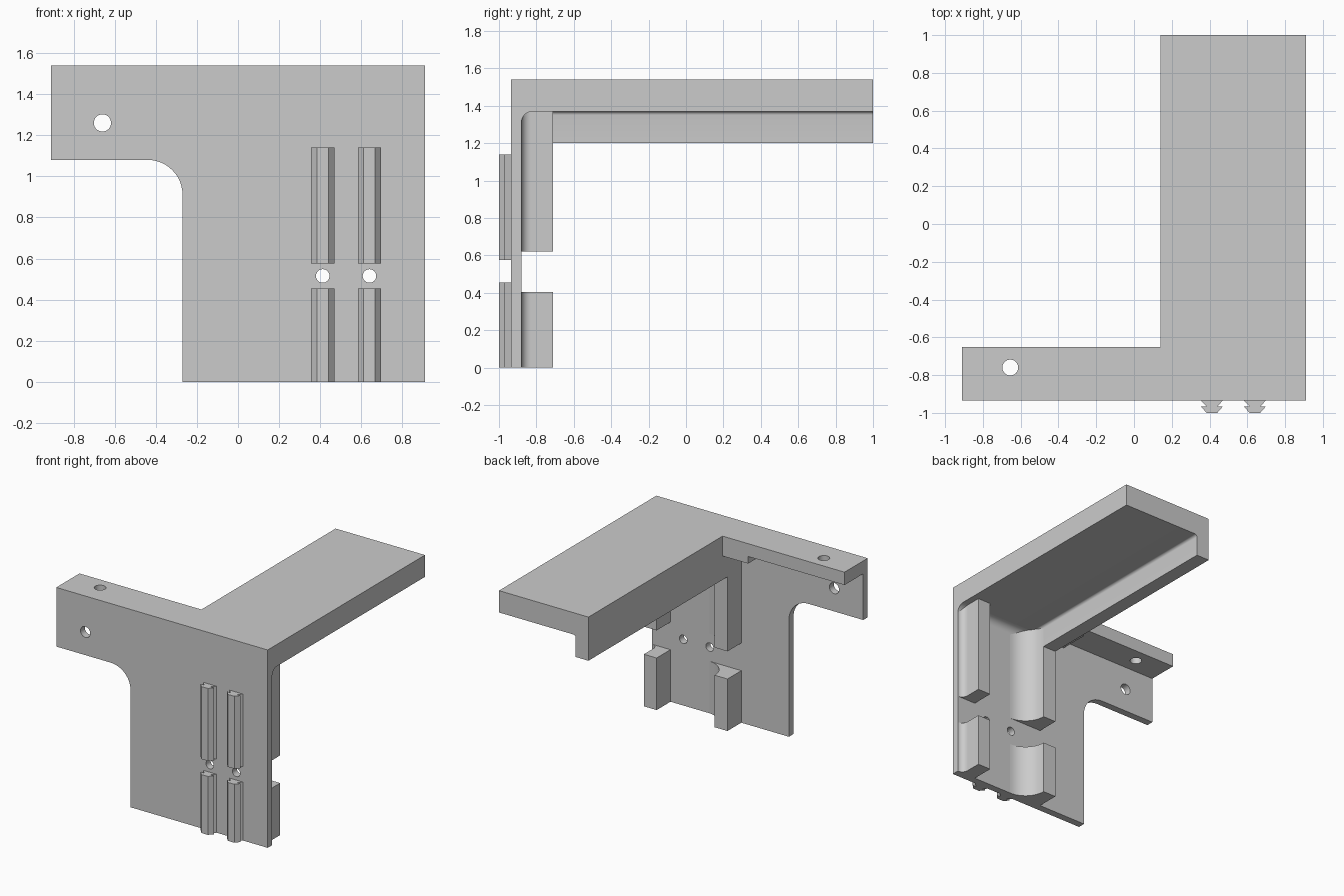
import bpy, bmesh
from math import pi, sin, cos
from mathutils import Vector

cube = bpy.data.objects.get("Cube")
if cube:
    bpy.data.objects.remove(cube, do_unlink=True)

grey = bpy.data.materials.new("light_grey")
grey.use_nodes = True
GREY = (0.6, 0.6, 0.6, 1)
grey.diffuse_color = GREY
grey.node_tree.nodes["Principled BSDF"].inputs["Base Color"].default_value = GREY

FRONT, INNER, BACK = -0.935, -0.88, -0.71   # plate front, plate back, post back
TOP, CEILING = 1.54, 1.37
LEFT, STEP, LIP = 0.91, 0.14, 0.25


def arc(cx, cy, r, start, end, n=12):
    """Points on an arc, angles in quarter turns."""
    angles = [(start + (end - start) * i / n) * pi / 2 for i in range(n + 1)]
    return [(cx + r * cos(a), cy + r * sin(a)) for a in angles]


def prism(name, points, axis, lo, hi):
    """Extrude a flat profile along one axis."""
    place = {"x": lambda a, b, t: (t, a, b),
             "y": lambda a, b, t: (a, t, b),
             "z": lambda a, b, t: (a, b, t)}[axis]
    bm = bmesh.new()
    face = bm.faces.new([bm.verts.new(place(a, b, lo)) for a, b in points])
    new = bmesh.ops.extrude_face_region(bm, geom=[face])["geom"]
    moved = [v for v in new if isinstance(v, bmesh.types.BMVert)]
    bmesh.ops.translate(bm, verts=moved, vec=Vector(place(0, 0, hi - lo)))
    bmesh.ops.recalc_face_normals(bm, faces=bm.faces)
    mesh = bpy.data.meshes.new(name)
    bm.to_mesh(mesh)
    bm.free()
    obj = bpy.data.objects.new(name, mesh)
    mesh.materials.append(grey)
    bpy.context.collection.objects.link(obj)
    return obj


def rect(a0, a1, b0, b1):
    return [(a0, b0), (a1, b0), (a1, b1), (a0, b1)]


def smooth(obj):
    bpy.ops.object.select_all(action="DESELECT")
    obj.select_set(True)
    bpy.context.view_layer.objects.active = obj
    bpy.ops.object.shade_smooth_by_angle(angle=pi / 6)


def drill(obj, a, b, r, axis, lo, hi):
    """Cut a round hole through a part."""
    cutter = prism("hole_cutter", arc(a, b, r, 0, 4, 32)[:-1], axis, lo, hi)
    cutter.hide_render = True
    mod = obj.modifiers.new("hole", "BOOLEAN")
    mod.operation, mod.solver, mod.object = "DIFFERENCE", "EXACT", cutter
    bpy.context.view_layer.objects.active = obj
    bpy.ops.object.modifier_apply(modifier=mod.name)
    bpy.data.objects.remove(cutter, do_unlink=True)


# Upright plate with side arm and rounded inner corner
outline = [(LEFT, 0), (LEFT, TOP), (-LEFT, TOP), (-LEFT, 1.08)]
outline += arc(-0.44, 0.91, 0.17, 1, 0) + [(-0.27, 0)]
plate = prism("upright_plate", outline, "y", FRONT, INNER)
for x, z, r in ((-0.66, 1.26, 0.042), (0.4125, 0.515, 0.033), (0.64, 0.515, 0.033)):
    drill(plate, x, z, r, "y", -1.1, -0.8)
smooth(plate)

# Long shelf with a lip hanging along one side
shelf = [(STEP, 1.2), (LIP, 1.2)] + arc(LIP + 0.02, CEILING - 0.02, 0.02, 2, 1, 6)
shelf += [(LEFT, CEILING), (LEFT, TOP), (STEP, TOP)]
smooth(prism("shelf_with_lip", shelf, "y", INNER, 1.0))

# Rounded joint between plate and shelf underside
joint = [(INNER, CEILING)] + arc(INNER + 0.06, CEILING - 0.06, 0.06, 2, 1)
smooth(prism("shelf_joint", joint, "x", LIP - 0.05, LEFT))

# Top flange of the arm with its hole, and the step beside the shelf
flange = prism("arm_flange", rect(-LEFT, STEP, INNER, -0.65), "z", 1.44, TOP)
drill(flange, -0.655, -0.76, 0.042, "z", 1.3, 1.7)
smooth(flange)
prism("flange_step", rect(-0.08, STEP, INNER, -0.65), "z", 1.385, 1.44)

# Two rear posts, each split in two, flaring into the plate
for side, x, r in (("inner", STEP, 0.17), ("outer", 0.75, 0.05)):
    edge = x + LIP - STEP
    post = [(x, INNER), (x, BACK), (edge, BACK)]
    post += arc(edge + r, INNER + r, r, 2, 3)[0 if r < BACK - INNER - 0.01 else 1:]
    for level, lo, hi in (("lower", 0, 0.405), ("upper", 0.62, CEILING)):
        smooth(prism(f"{side}_post_{level}", post, "z", lo, hi))

# Front rails with a stacked dovetail section
half = [(0.057, FRONT), (0.028, -0.967), (0.057, -0.967), (0.028, -1.0)]
for side, x in (("inner", 0.4125), ("outer", 0.64)):
    section = [(x + a, y) for a, y in half] + [(x - a, y) for a, y in reversed(half)]
    for level, lo, hi in (("lower", 0, 0.455), ("upper", 0.575, 1.14)):
        prism(f"{side}_rail_{level}", section, "z", lo, hi)
